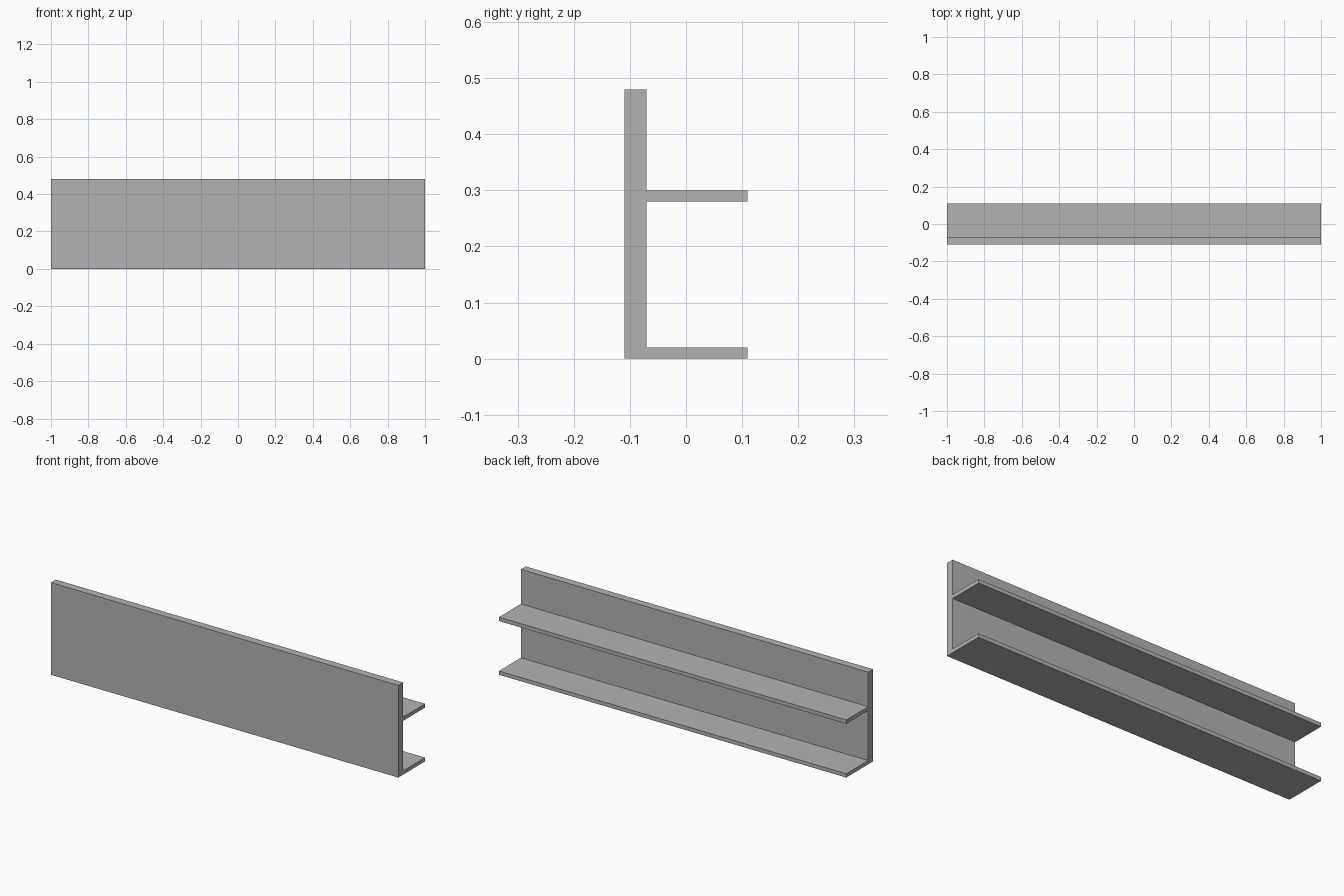
import bpy
import bmesh

cube = bpy.data.objects.get("Cube")
if cube:
    bpy.data.objects.remove(cube, do_unlink=True)

# Plain grey finish
GREY = (0.45, 0.45, 0.45, 1.0)
grey = bpy.data.materials.new("plain grey")
grey.use_nodes = True
grey.diffuse_color = GREY
grey.node_tree.nodes["Principled BSDF"].inputs["Base Color"].default_value = GREY

# Key dimensions of the cross-section
LENGTH, HEIGHT = 2.0, 0.48
FRONT, INNER, BACK = -0.11, -0.07, 0.11
SHELF_THICKNESS = 0.02
SHELF_BASES = (0.0, 0.28)

# Profile in y, z: front panel with a shelf projecting back at each base height
profile = [(FRONT, HEIGHT), (FRONT, 0.0)]
for base in SHELF_BASES:
    top = base + SHELF_THICKNESS
    if base > 0:
        profile.append((INNER, base))
    profile += [(BACK, base), (BACK, top), (INNER, top)]
profile.append((INNER, HEIGHT))

# Extrude the profile along the length
bm = bmesh.new()
end = bm.faces.new([bm.verts.new((-LENGTH / 2, y, z)) for y, z in profile])
result = bmesh.ops.extrude_face_region(bm, geom=[end], use_keep_orig=True)
moved = [v for v in result["geom"] if isinstance(v, bmesh.types.BMVert)]
bmesh.ops.translate(bm, verts=moved, vec=(LENGTH, 0, 0))
bmesh.ops.recalc_face_normals(bm, faces=bm.faces)

mesh = bpy.data.meshes.new("panel_with_shelves")
bm.to_mesh(mesh)
bm.free()
mesh.materials.append(grey)
panel = bpy.data.objects.new("panel_with_shelves", mesh)
bpy.context.collection.objects.link(panel)
